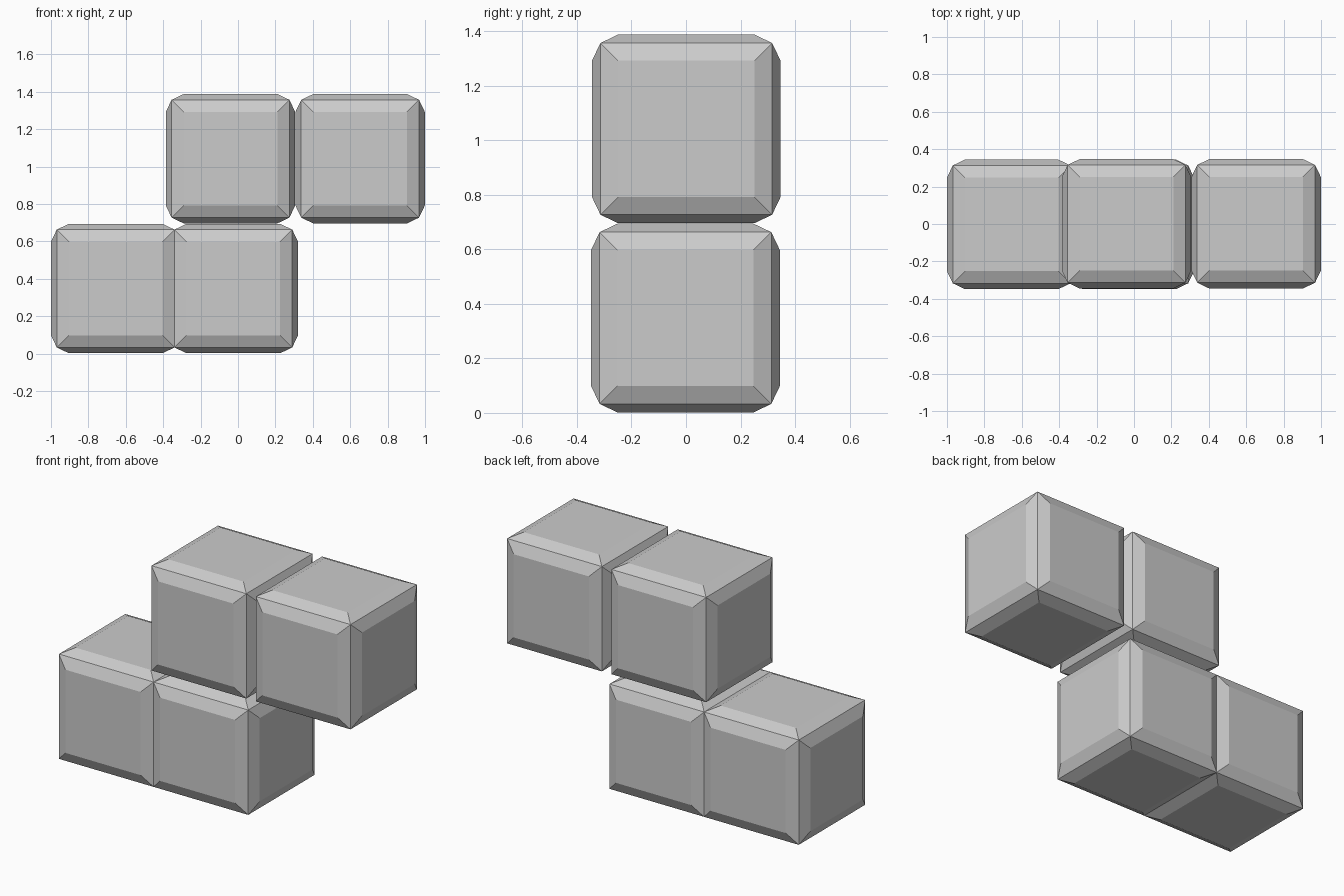
import bpy, bmesh

if "Cube" in bpy.data.objects:
    bpy.data.objects.remove(bpy.data.objects["Cube"])

HALF = 0.315     # half-width at the ridge corners
RAISE = 0.031    # how far each flat panel stands out
INSET = 0.065    # width of the sloped border


# One block: a cube whose six faces are inset and raised into shallow frusta
def block_mesh():
    bm = bmesh.new()
    bmesh.ops.create_cube(bm, size=2 * HALF)
    bmesh.ops.recalc_face_normals(bm, faces=bm.faces)
    bmesh.ops.inset_individual(bm, faces=bm.faces[:], thickness=INSET,
                               depth=RAISE, use_even_offset=True)
    mesh = bpy.data.meshes.new("bevelled_block")
    bm.to_mesh(mesh)
    bm.free()
    return mesh


mesh = block_mesh()

# Two lower blocks share a ridge; the upper pair is shifted to the right
blocks = {
    "lower_left_block": (-0.654, -0.002, 0.348),
    "lower_middle_block": (-0.025, -0.002, 0.348),
    "upper_middle_block": (-0.040, 0.001, 1.042),
    "upper_right_block": (0.653, 0.001, 1.042),
}
for name, position in blocks.items():
    obj = bpy.data.objects.new(name, mesh)
    obj.location = position
    bpy.context.collection.objects.link(obj)
